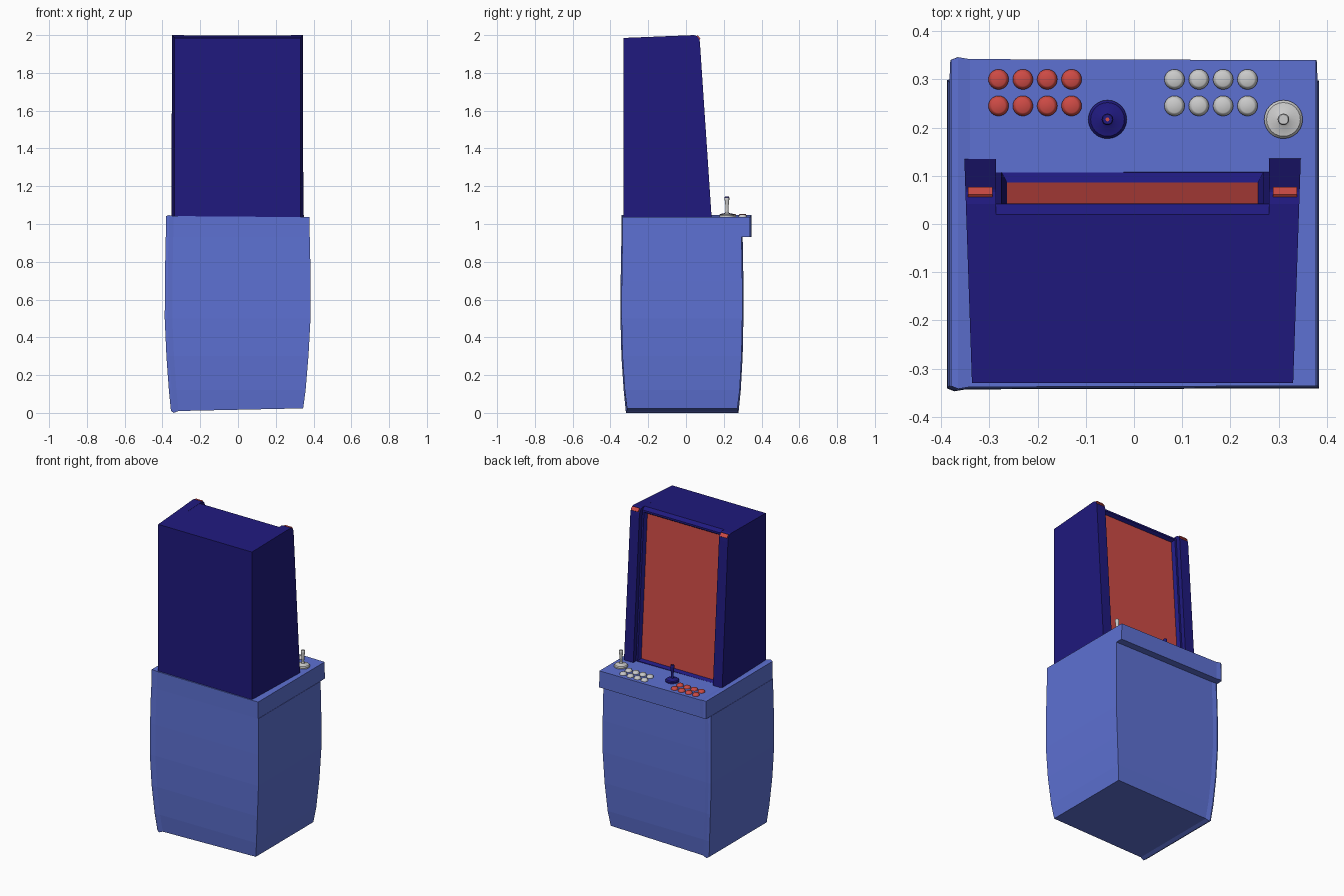
import bpy, bmesh, math
from mathutils import Vector

if "Cube" in bpy.data.objects:
    bpy.data.objects.remove(bpy.data.objects["Cube"])


def material(name, rgb):
    m = bpy.data.materials.new(name)
    m.diffuse_color = (*rgb, 1)
    m.use_nodes = True
    m.node_tree.nodes["Principled BSDF"].inputs["Base Color"].default_value = m.diffuse_color
    return m


LIGHT = material("light_blue", (0.11, 0.165, 0.65))
DARK = material("dark_blue", (0.014, 0.01, 0.21))
RED = material("red", (0.62, 0.07, 0.06))


def finish(name, bm, mat=None, smooth=None):
    bmesh.ops.recalc_face_normals(bm, faces=bm.faces)
    me = bpy.data.meshes.new(name)
    bm.to_mesh(me)
    bm.free()
    ob = bpy.data.objects.new(name, me)
    bpy.context.collection.objects.link(ob)
    if mat:
        me.materials.append(mat)
    if smooth:
        bpy.ops.object.select_all(action='DESELECT')
        ob.select_set(True)
        bpy.context.view_layer.objects.active = ob
        bpy.ops.object.shade_smooth_by_angle(angle=math.radians(smooth))
    return ob


def prism(profile, xa, xb):
    """Side profile of (y, z) points swept between two x positions given as functions of y."""
    bm = bmesh.new()
    a = [bm.verts.new((xa(y), y, z)) for y, z in profile]
    b = [bm.verts.new((xb(y), y, z)) for y, z in profile]
    n = len(profile)
    bm.faces.new(a)
    bm.faces.new(b[::-1])
    sides = [bm.faces.new((a[i], a[(i + 1) % n], b[(i + 1) % n], b[i])) for i in range(n)]
    return bm, sides


def lathe(name, profile, loc, mat=None, segs=24):
    """Rings of (radius, height) joined into a round solid."""
    bm = bmesh.new()
    rings = []
    for r, h in profile:
        rings.append([bm.verts.new((loc[0] + r * math.cos(2 * math.pi * i / segs),
                                    loc[1] + r * math.sin(2 * math.pi * i / segs),
                                    loc[2] + h)) for i in range(segs)])
    for p, q in zip(rings, rings[1:]):
        for i in range(segs):
            j = (i + 1) % segs
            bm.faces.new((p[i], p[j], q[j], q[i]))
    bm.faces.new(rings[0])
    bm.faces.new(rings[-1])
    return finish(name, bm, mat, 35)


# Lower cabinet: bowed loft with a raised rounded rim on the left and a shelf lip at the back
# level: x left, x right, y min, y max, z left, z right, rim lift
levels = [(-0.355, 0.345, -0.312, 0.272, 0.01, 0.024, -0.01),
          (-0.366, 0.358, -0.324, 0.284, 0.12, 0.12, 0),
          (-0.379, 0.373, -0.336, 0.294, 0.30, 0.30, 0),
          (-0.388, 0.384, -0.341, 0.298, 0.50, 0.50, 0),
          (-0.387, 0.384, -0.340, 0.298, 0.70, 0.70, 0),
          (-0.383, 0.381, -0.336, 0.294, 0.93, 0.93, 0),
          (-0.381, 0.379, -0.336, 0.340, 0.93, 0.93, 0),
          (-0.380, 0.378, -0.336, 0.340, 1.042, 1.036, 0.005)]
bm = bmesh.new()
rings = []
for xl, xr, y0, y1, zl, zr, lift in levels:
    half = [(xl, 0, zl), (xl + 0.015, 0.006, zl + lift),
            (xl + 0.04, 0.002, zl), (xr, 0, zr)]
    pts = [(x, y0 - d, z) for x, d, z in half] + [(x, y1 + d, z) for x, d, z in half[::-1]]
    rings.append([bm.verts.new(p) for p in pts])
for p, q in zip(rings, rings[1:]):
    for i in range(8):
        j = (i + 1) % 8
        bm.faces.new((p[i], p[j], q[j], q[i]))
for ring in (rings[0], rings[-1]):
    for i in range(3):
        bm.faces.new((ring[i], ring[i + 1], ring[6 - i], ring[7 - i]))
finish("lower_cabinet", bm, LIGHT)

# Upper cabinet core with a stepped screen recess
XL, XR = -0.286, 0.280
core = [(-0.33, 1.03), (0.108, 1.03), (0.042, 1.983), (0.02, 1.999), (-0.33, 1.985)]
bm, sides = prism(core, lambda y: XL, lambda y: XR)
bmesh.ops.recalc_face_normals(bm, faces=bm.faces)
front = sides[1]
bmesh.ops.inset_region(bm, faces=[front], thickness=0.016, depth=0)
bmesh.ops.inset_region(bm, faces=[front], thickness=0.016, depth=-0.02)
corners = [v.co.copy() for v in front.verts]
bmesh.ops.delete(bm, geom=[front], context='FACES_ONLY')
finish("screen_housing", bm, DARK)

# Screen fills the recess
bm = bmesh.new()
bm.faces.new([bm.verts.new(c) for c in corners])
screen = finish("screen", bm, RED)
if screen.data.polygons[0].normal.y < 0:
    screen.data.flip_normals()

# Side panels, narrowing slightly toward the plain side, with a rounded upper corner
panel = [(-0.33, 1.03), (0.136, 1.03), (0.074, 1.955), (0.072, 1.972), (0.066, 1.986),
         (0.056, 1.996), (0.042, 2.0), (-0.33, 1.985)]
for side, inner, s in (("left", XL, -1), ("right", XR, 1)):
    edge = 0.352 if s < 0 else 0.346
    bm, _ = prism(panel, lambda y: inner, lambda y: s * (edge - 0.034 * (0.136 - y)))
    finish(side + "_side_panel", bm, DARK)
    # Red corner lamp
    bpy.ops.mesh.primitive_cube_add(size=1, location=(s * (edge - 0.033), 0.0635, 1.986),
                                    rotation=(math.radians(-52), 0, 0))
    lamp = bpy.context.object
    lamp.name = side + "_corner_lamp"
    lamp.scale = (0.05, 0.024, 0.014)
    lamp.data.materials.append(RED)


def deck(x):
    return 1.039 - 0.008 * x


# Two banks of buttons
button = [(0.021, -0.01), (0.021, 0.004), (0.019, 0.007), (0.017, 0.011), (0.014, 0.013)]
for bank, x0, mat in (("red", -0.281, RED), ("grey", 0.084, None)):
    for row, y in enumerate((0.245, 0.300)):
        for col in range(4):
            x = x0 + 0.0505 * col
            lathe(f"{bank}_button_{row}_{col}", button, (x, y, deck(x)), mat)

# Joysticks
stick = [(0.040, -0.01), (0.040, 0.008), (0.035, 0.014), (0.016, 0.017), (0.009, 0.022),
         (0.007, 0.03), (0.008, 0.055), (0.012, 0.09), (0.012, 0.102), (0.010, 0.105)]
lathe("grey_joystick", stick, (0.31, 0.217, deck(0.31)))
lathe("blue_joystick", stick, (-0.055, 0.217, deck(-0.055)), DARK)
lathe("joystick_tip", [(0.004, 0.1), (0.004, 0.107)], (-0.055, 0.217, deck(-0.055)), RED, 12)
